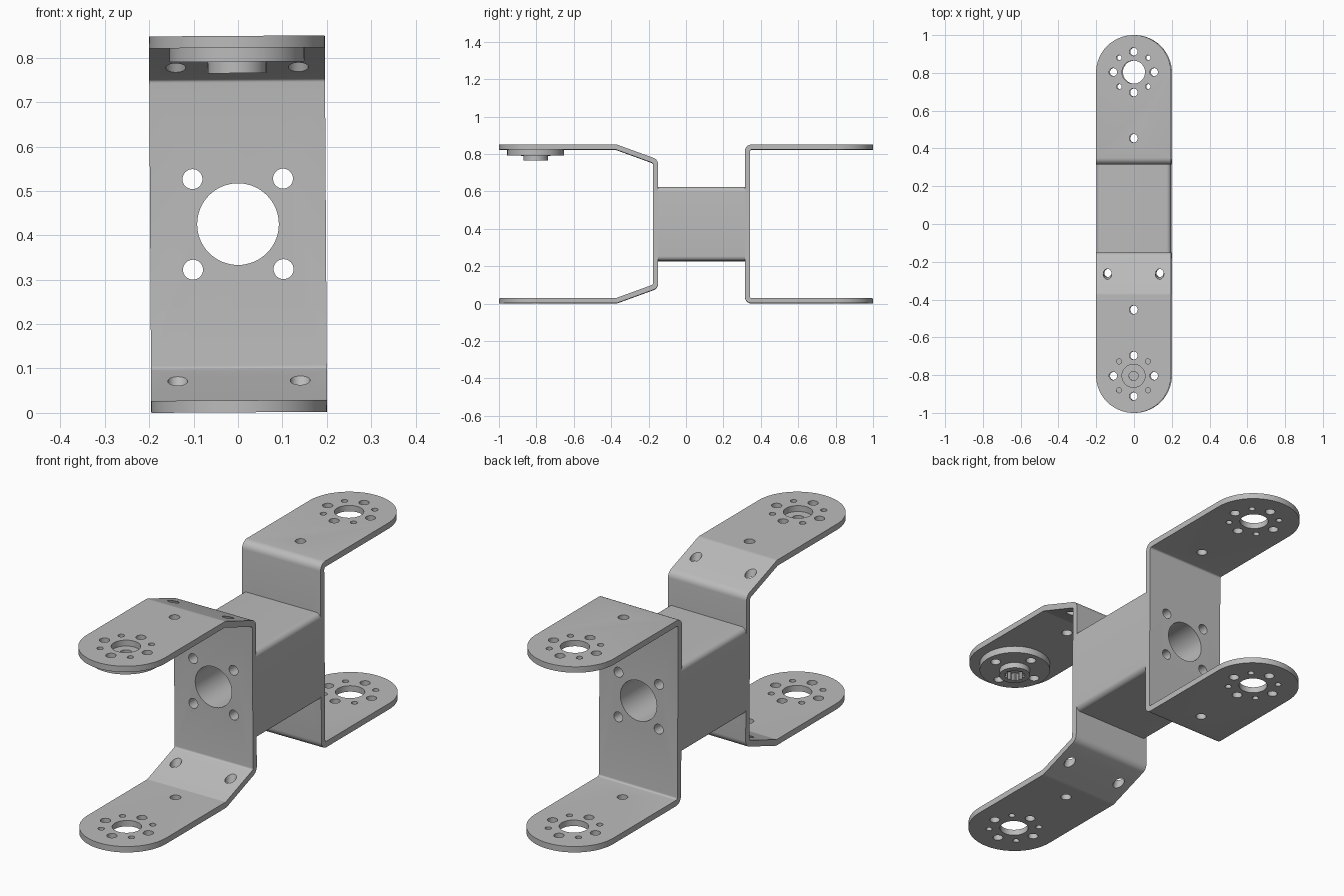
import bpy, bmesh, math
from mathutils import Matrix, Vector

cube = bpy.data.objects.get("Cube")
if cube:
    bpy.data.objects.remove(cube)

HALF = 0.198      # half width of the sheet metal
H = 0.848         # overall height
MID = H / 2
T = 0.027         # sheet thickness
FRONT, BACK = -0.15, 0.315   # mounting faces of the brackets
PIVOT = 0.804     # distance of the hole circles from the middle
RING = 0.108
X, Y, Z = Vector((1, 0, 0)), Vector((0, 1, 0)), Vector((0, 0, 1))

steel = bpy.data.materials.new("grey metal")
steel.use_nodes = True
grey = (0.5, 0.5, 0.5, 1)
steel.diffuse_color = grey
steel.node_tree.nodes["Principled BSDF"].inputs["Base Color"].default_value = grey


def make(name, bm):
    bmesh.ops.recalc_face_normals(bm, faces=bm.faces)
    mesh = bpy.data.meshes.new(name)
    bm.to_mesh(mesh)
    bm.free()
    obj = bpy.data.objects.new(name, mesh)
    bpy.context.collection.objects.link(obj)
    return obj


def apply_all(obj):
    bpy.context.view_layer.update()
    graph = bpy.context.evaluated_depsgraph_get()
    mesh = bpy.data.meshes.new_from_object(obj.evaluated_get(graph))
    obj.modifiers.clear()
    obj.data = mesh


def combine(obj, bm, operation="DIFFERENCE"):
    cutter = make("cutter", bm)
    cutter.hide_render = True
    mod = obj.modifiers.new("cut", "BOOLEAN")
    mod.operation, mod.solver, mod.object = operation, "EXACT", cutter
    apply_all(obj)
    bpy.data.objects.remove(cutter)


def bore(bm, center, axis, radius, depth, segments=32):
    turn = Z.rotation_difference(axis).to_matrix().to_4x4()
    bmesh.ops.create_cone(bm, cap_ends=True, segments=segments, radius1=radius, radius2=radius,
                          depth=depth, matrix=Matrix.Translation(center) @ turn)


def prism(points, along):
    bm = bmesh.new()
    face = bm.faces.new([bm.verts.new(p) for p in points])
    new = bmesh.ops.extrude_face_region(bm, geom=[face])["geom"]
    bmesh.ops.translate(bm, vec=along, verts=[v for v in new if isinstance(v, bmesh.types.BMVert)])
    return bm


def fillet(points, radius, steps=6):
    """Round the inner corners of an open path."""
    pts = [Vector(p) for p in points]
    out = [pts[0]]
    for a, b, c in zip(pts, pts[1:], pts[2:]):
        u, v = (a - b).normalized(), (c - b).normalized()
        half = u.angle(v) / 2
        center = b + (u + v).normalized() * radius / math.sin(half)
        start = b + u * radius / math.tan(half) - center
        end = b + v * radius / math.tan(half) - center
        sweep = math.pi - 2 * half
        for i in range(steps + 1):
            t = i / steps
            out.append(center + (start * math.sin((1 - t) * sweep) + end * math.sin(t * sweep))
                       / math.sin(sweep))
    return out + [pts[-1]]


def wall_bores(bm, y, depth):
    bore(bm, (0, y, MID), Y, 0.092, depth, 64)
    for sx in (-1, 1):
        for sz in (-1, 1):
            bore(bm, (sx * 0.102, y, MID + sz * 0.102), Y, 0.0225, depth)


def ring_bores(bm, y, z, depth, small=True):
    for i in range(8):
        if i % 2 and not small:
            continue
        a = i * math.pi / 4
        bore(bm, (RING * math.cos(a), y + RING * math.sin(a), z), Z, 0.0135 if i % 2 else 0.0215, depth)


def bracket(name, path, side):
    # bent sheet
    bm = bmesh.new()
    rows = [[bm.verts.new((x, p.x, p.y)) for x in (-0.25, 0.25)] for p in fillet(path, 0.035)]
    for a, b in zip(rows, rows[1:]):
        bm.faces.new((a[0], a[1], b[1], b[0]))
    mesh = bpy.data.meshes.new(name)
    bm.to_mesh(mesh)
    bm.free()
    obj = bpy.data.objects.new(name, mesh)
    bpy.context.collection.objects.link(obj)
    mod = obj.modifiers.new("thickness", "SOLIDIFY")
    mod.thickness, mod.offset, mod.use_even_offset = T, -1, True
    # rounded arm ends
    outline = [(-HALF, 0, -1), (HALF, 0, -1)]
    for i in range(49):
        a = math.pi * i / 48
        outline.append((HALF * math.cos(a), side * (1 - HALF + HALF * math.sin(a)), -1))
    combine(obj, prism(outline, (0, 0, 3)), "INTERSECT")
    # screw holes
    cuts = bmesh.new()
    wall_bores(cuts, FRONT if side < 0 else BACK, 0.2)
    for z in (0, H):
        ring_bores(cuts, side * PIVOT, z, 0.2)
        bore(cuts, (0, side * PIVOT, z), Z, 0.061, 0.2, 48)
        bore(cuts, (0, side * 0.454, z), Z, 0.0225, 0.2)
    if side < 0:
        for s in (-1, 1):
            slope = Vector((0, -0.08 * s, 0.22)).normalized()
            for x in (-0.138, 0.138):
                bore(cuts, (x, -0.26, MID + s * (MID - 0.053)), slope, 0.0225, 0.12)
    combine(obj, cuts)
    return obj


front_bracket = bracket("front_bracket", [(-1.1, H), (-0.37, H), (FRONT, H - 0.08),
                                          (FRONT, 0.08), (-0.37, 0), (-1.1, 0)], -1)
back_bracket = bracket("back_bracket", [(1.1, 0), (BACK, 0), (BACK, H), (1.1, H)], 1)

# centre block with rounded long edges
R = 0.025
section = []
for k, (sx, sz) in enumerate(((1, 1), (-1, 1), (-1, -1), (1, -1))):
    for i in range(9):
        a = (k + i / 8) * math.pi / 2
        section.append((sx * (HALF - R) + R * math.cos(a), FRONT, MID + sz * (HALF - R) + R * math.sin(a)))
centre_block = make("centre_block", prism(section, (0, BACK - FRONT, 0)))
holes = bmesh.new()
wall_bores(holes, (FRONT + BACK) / 2, 1)
combine(centre_block, holes)

# round horn under the front upper arm
top, step, low = H - T, 0.79, 0.764
bm = bmesh.new()
profile = [(0, top), (0.152, top), (0.152, step), (0.066, step), (0.066, low), (0, low)]
verts = [bm.verts.new((r, -PIVOT, z)) for r, z in profile]
edges = [bm.edges.new(pair) for pair in zip(verts, verts[1:])]
bmesh.ops.spin(bm, geom=verts + edges, cent=(0, -PIVOT, 0), axis=Z, angle=2 * math.pi, steps=64)
bmesh.ops.remove_doubles(bm, verts=bm.verts, dist=0.0001)
horn = make("horn", bm)
holes = bmesh.new()
ring_bores(holes, -PIVOT, step, 0.2, small=False)
bore(holes, (0, -PIVOT, step), Z, 0.024, 0.2)
combine(horn, holes)
# toothed socket
teeth = []
for i in range(48):
    a, r = math.pi * i / 24, 0.045 if i % 4 < 2 else 0.038
    teeth.append((r * math.cos(a), -PIVOT + r * math.sin(a), low - 0.05))
combine(horn, prism(teeth, (0, 0, 0.085)))

# slight lean, colour and shading
lean = (Matrix.Translation((0, 0, MID + 0.0012)) @ Matrix.Rotation(math.radians(-0.35), 4, "Y")
        @ Matrix.Translation((0, 0, -MID)))
for obj in (front_bracket, back_bracket, centre_block, horn):
    obj.data.transform(lean)
    obj.data.materials.clear()
    obj.data.materials.append(steel)
    bpy.ops.object.select_all(action="DESELECT")
    obj.select_set(True)
    bpy.context.view_layer.objects.active = obj
    bpy.ops.object.shade_smooth_by_angle(angle=math.radians(25))
